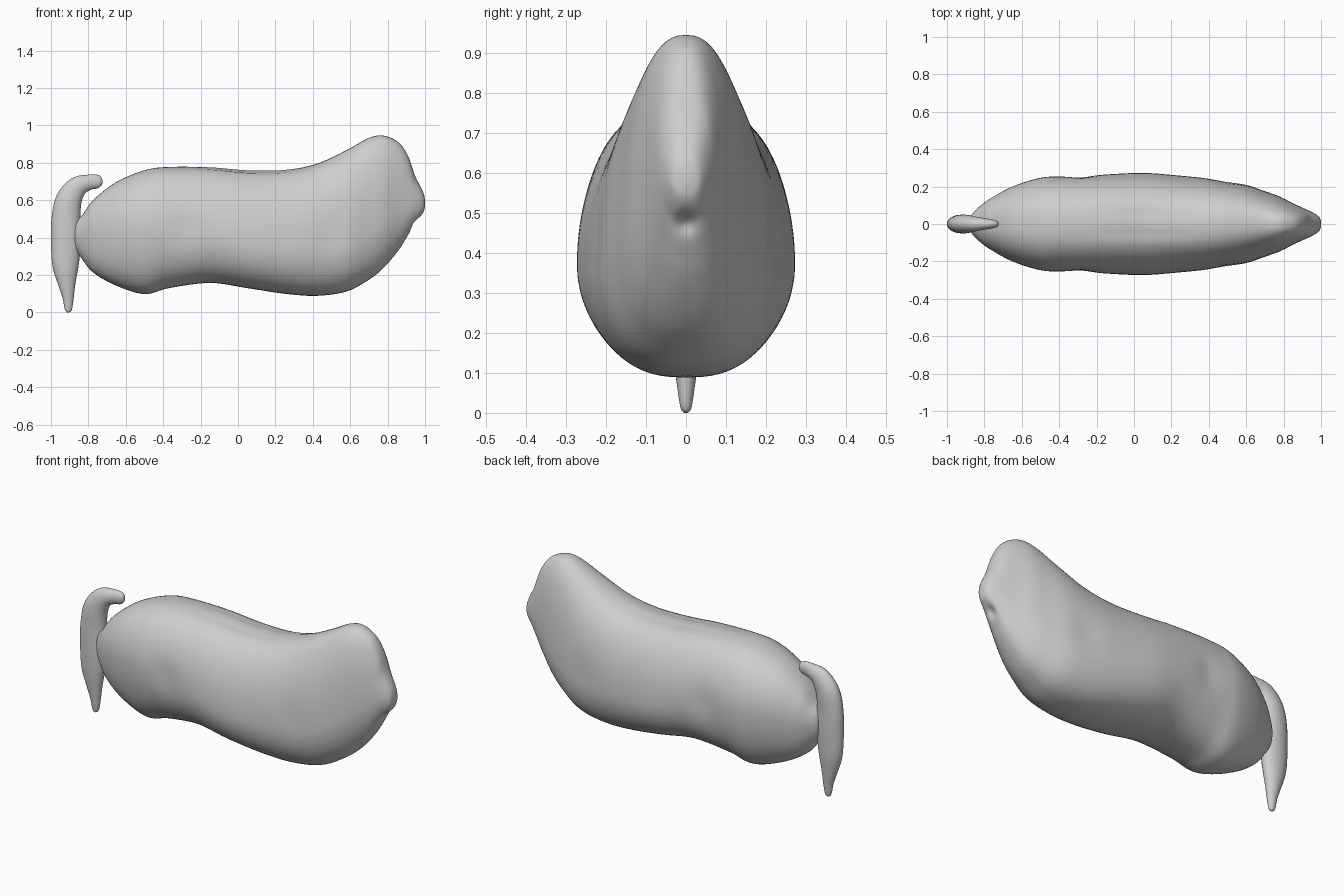
import bpy
import bmesh
from math import sin, cos, pi, exp, copysign
from mathutils import Vector

cube = bpy.data.objects.get("Cube")
if cube:
    bpy.data.objects.remove(cube, do_unlink=True)

grey = bpy.data.materials.new("plain grey")
grey.use_nodes = True
grey.diffuse_color = (0.62, 0.62, 0.62, 1)
shader = next(n for n in grey.node_tree.nodes if n.type == "BSDF_PRINCIPLED")
shader.inputs["Base Color"].default_value = grey.diffuse_color


def spline(rows, steps):
    """Smoothly interpolate every column of a table of stations."""
    rows = [Vector(row) for row in rows]
    last = len(rows) - 1
    result = []
    for i in range(last):
        before, start = rows[max(i - 1, 0)], rows[i]
        end, after = rows[i + 1], rows[min(i + 2, last)]
        for step in range(steps):
            t = step / steps
            leave, arrive = (end - before) / 2, (after - start) / 2
            result.append(start + leave * t
                          + (3 * (end - start) - 2 * leave - arrive) * t ** 2
                          + (2 * (start - end) + leave + arrive) * t ** 3)
    return result + [rows[last]]


def loft(name, rings):
    """Skin a list of closed rings and cap both ends."""
    bm = bmesh.new()
    loops = [[bm.verts.new(point) for point in ring] for ring in rings]
    count = len(loops[0])
    for a, b in zip(loops, loops[1:]):
        for k in range(count):
            n = (k + 1) % count
            bm.faces.new((a[k], a[n], b[n], b[k]))
    bm.faces.new(loops[0])
    bm.faces.new(loops[-1])
    bmesh.ops.recalc_face_normals(bm, faces=bm.faces)
    for face in bm.faces:
        face.smooth = True
    mesh = bpy.data.meshes.new(name)
    bm.to_mesh(mesh)
    bm.free()
    mesh.materials.append(grey)
    obj = bpy.data.objects.new(name, mesh)
    bpy.context.collection.objects.link(obj)
    return obj


def bump(value, centre, spread):
    return exp(-((value - centre) / spread) ** 2)


def body_ring(station, count=72):
    """Egg-shaped upright section with a faint spine and flank hollows."""
    x, low, high, width, widest = station
    ring = []
    for k in range(count):
        angle = 2 * pi * k / count
        c, s = cos(angle), sin(angle)
        # fuller than an ellipse, most of all underneath
        y = width * copysign(abs(c) ** (0.84 if s > 0 else 0.78), c)
        z = widest + s * ((high - widest) if s > 0 else (widest - low))
        # hollow between haunch and barrel, and behind the shoulder
        hollow = 0.012 * bump(x, -0.28, 0.07) * bump(z, 0.46, 0.1)
        hollow += 0.007 * bump(x, 0.5, 0.08) * bump(z, 0.42, 0.13)
        y -= hollow * c
        # shallow grooves beside the spine
        if s > 0:
            z -= 0.008 * bump(abs(y), 0.05, 0.025) * bump(x, 0.05, 0.3)
        # small dent under the nose
        dent = 0.022 * bump(x, 0.94, 0.05) * bump(y, 0, 0.025) * bump(z, 0.48, 0.03)
        ring.append((x - dent, y, z))
    return ring


# Body stations: x, underside, top, half width, height of widest point
body = [
    (-0.875, 0.39, 0.43, 0.015, 0.41),
    (-0.868, 0.34, 0.48, 0.05, 0.41),
    (-0.83, 0.28, 0.525, 0.09, 0.42),
    (-0.77, 0.21, 0.605, 0.135, 0.44),
    (-0.65, 0.143, 0.698, 0.2, 0.46),
    (-0.5, 0.098, 0.76, 0.247, 0.47),
    (-0.37, 0.13, 0.778, 0.255, 0.46),
    (-0.15, 0.158, 0.776, 0.265, 0.42),
    (0.05, 0.13, 0.76, 0.273, 0.37),
    (0.25, 0.1, 0.762, 0.258, 0.35),
    (0.42, 0.089, 0.795, 0.24, 0.36),
    (0.58, 0.112, 0.868, 0.215, 0.37),
    (0.7, 0.175, 0.933, 0.175, 0.42),
    (0.78, 0.24, 0.945, 0.146, 0.48),
    (0.86, 0.335, 0.908, 0.106, 0.54),
    (0.91, 0.415, 0.835, 0.083, 0.57),
    (0.945, 0.472, 0.735, 0.067, 0.59),
    (0.975, 0.51, 0.675, 0.05, 0.59),
    (0.993, 0.54, 0.635, 0.034, 0.585),
    (1.0, 0.57, 0.6, 0.012, 0.585),
]
loft("body", [body_ring(station) for station in spline(body, 6)])

# Tail stations: x, z, radius in the side plane, radius across
tail = [
    (-0.725, 0.7, 0.008, 0.006),
    (-0.73, 0.7, 0.022, 0.014),
    (-0.75, 0.7, 0.036, 0.022),
    (-0.8, 0.695, 0.042, 0.031),
    (-0.86, 0.67, 0.056, 0.042),
    (-0.905, 0.6, 0.07, 0.05),
    (-0.92, 0.5, 0.077, 0.05),
    (-0.92, 0.38, 0.08, 0.05),
    (-0.922, 0.25, 0.07, 0.045),
    (-0.915, 0.15, 0.046, 0.034),
    (-0.908, 0.08, 0.03, 0.024),
    (-0.907, 0.03, 0.022, 0.017),
    (-0.907, 0.008, 0.015, 0.012),
    (-0.907, 0, 0.004, 0.004),
]
stations = spline(tail, 5)
rings = []
for i, (x, z, depth, across) in enumerate(stations):
    ahead = stations[min(i + 1, len(stations) - 1)]
    behind = stations[max(i - 1, 0)]
    along = Vector((ahead[0] - behind[0], 0, ahead[1] - behind[1])).normalized()
    side = Vector((-along.z, 0, along.x))
    rings.append([Vector((x, 0, z)) + side * depth * cos(a) + Vector((0, across * sin(a), 0))
                  for a in (2 * pi * k / 24 for k in range(24))])
loft("tail", rings)
